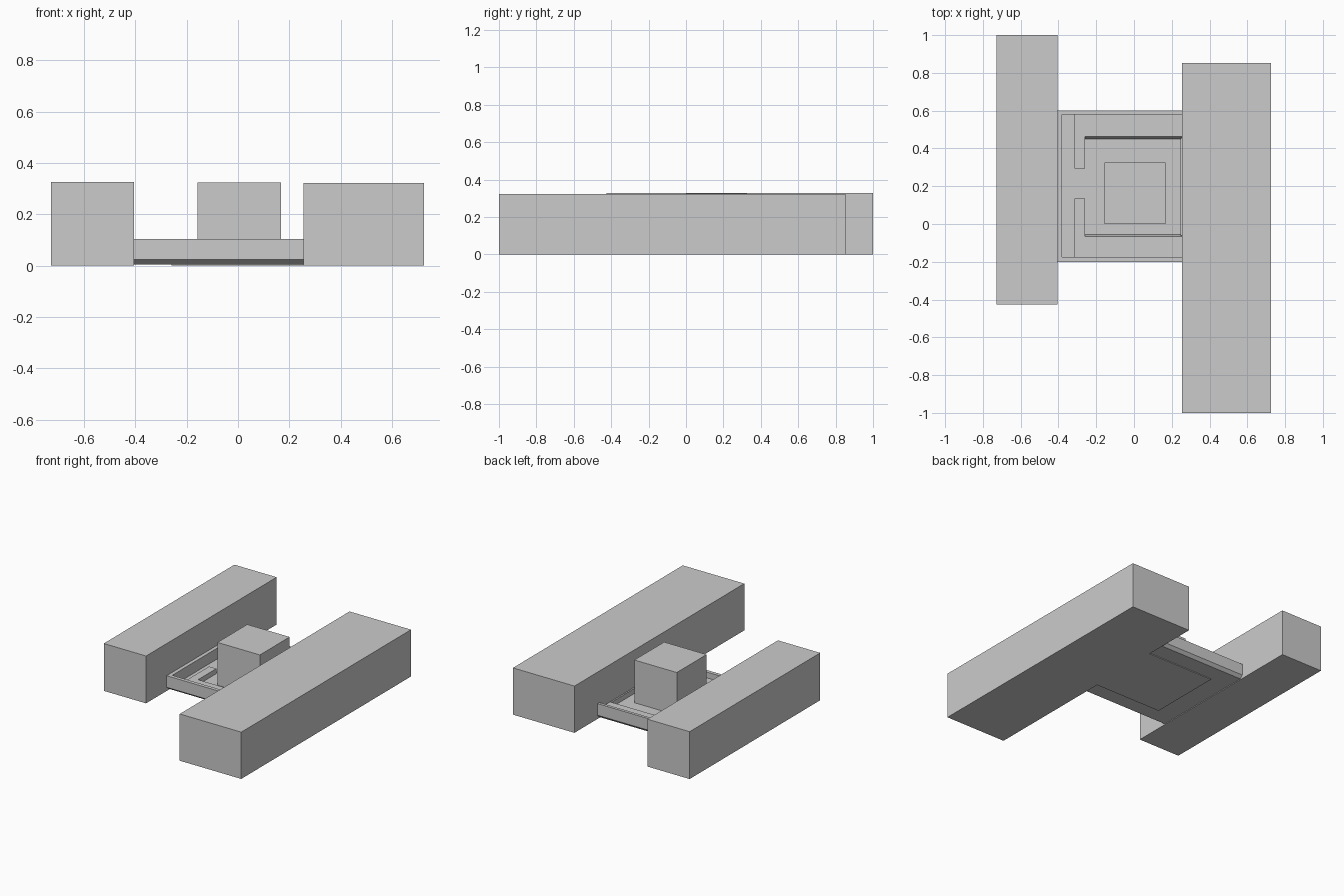
import bpy

if "Cube" in bpy.data.objects:
    bpy.data.objects.remove(bpy.data.objects["Cube"])

grey = bpy.data.materials.new("light grey")
grey.diffuse_color = (0.6, 0.6, 0.6, 1)
grey.use_nodes = True
grey.node_tree.nodes["Principled BSDF"].inputs["Base Color"].default_value = grey.diffuse_color


def make(name, verts, faces):
    mesh = bpy.data.meshes.new(name)
    mesh.from_pydata(verts, [], faces)
    mesh.materials.append(grey)
    obj = bpy.data.objects.new(name, mesh)
    bpy.context.collection.objects.link(obj)
    return obj


def prism_x(name, profile, x0, x1):
    """Extrude a closed (y, z) profile, listed counter-clockwise, along x."""
    n = len(profile)
    verts = [(x, y, z) for x in (x0, x1) for y, z in profile]
    faces = [tuple(reversed(range(n))), tuple(range(n, 2 * n))]
    faces += [(i, (i + 1) % n, (i + 1) % n + n, i + n) for i in range(n)]
    return make(name, verts, faces)


def box(name, x, y, z):
    profile = [(y[0], z[0]), (y[1], z[0]), (y[1], z[1]), (y[0], z[1])]
    return prism_x(name, profile, *x)


# Long side buildings
box("left_building", (-0.728, -0.405), (-0.425, 1.0), (0, 0.327))
box("right_building", (0.255, 0.725), (-1.0, 0.853), (0, 0.323))

# Courtyard base with front and back parapets and chamfered undersides
FLOOR, DECK, RIM = 0.03, 0.065, 0.105
prism_x("courtyard_base", [
    (-0.175, 0.005), (0.58, 0.005), (0.6, 0.025), (0.6, RIM), (0.58, RIM),
    (0.58, FLOOR), (-0.175, FLOOR), (-0.175, RIM), (-0.2, RIM), (-0.2, 0.025),
], -0.405, 0.255)
box("left_parapet", (-0.405, -0.38), (-0.175, 0.58), (FLOOR, RIM))

# Raised deck around the sunken court, with slightly leaning inner faces
prism_x("front_deck", [(-0.175, FLOOR), (-0.055, FLOOR), (-0.065, DECK),
                       (-0.175, DECK)], -0.315, 0.255)
prism_x("back_deck", [(0.45, FLOOR), (0.58, FLOOR), (0.58, DECK),
                      (0.463, DECK)], -0.315, 0.255)
# Left deck is split by a passage into the court
for label, span in (("front", (-0.065, 0.135)), ("back", (0.295, 0.463))):
    box("left_deck_" + label, (-0.315, -0.26), span, (FLOOR, DECK))
box("right_deck", (0.245, 0.255), (-0.06, 0.455), (FLOOR, DECK))

# Foundation plate under the court
box("court_foundation", (-0.26, 0.255), (-0.065, 0.46), (0, 0.005))

# Central block
box("central_block", (-0.157, 0.167), (0.0, 0.325), (FLOOR, 0.325))
